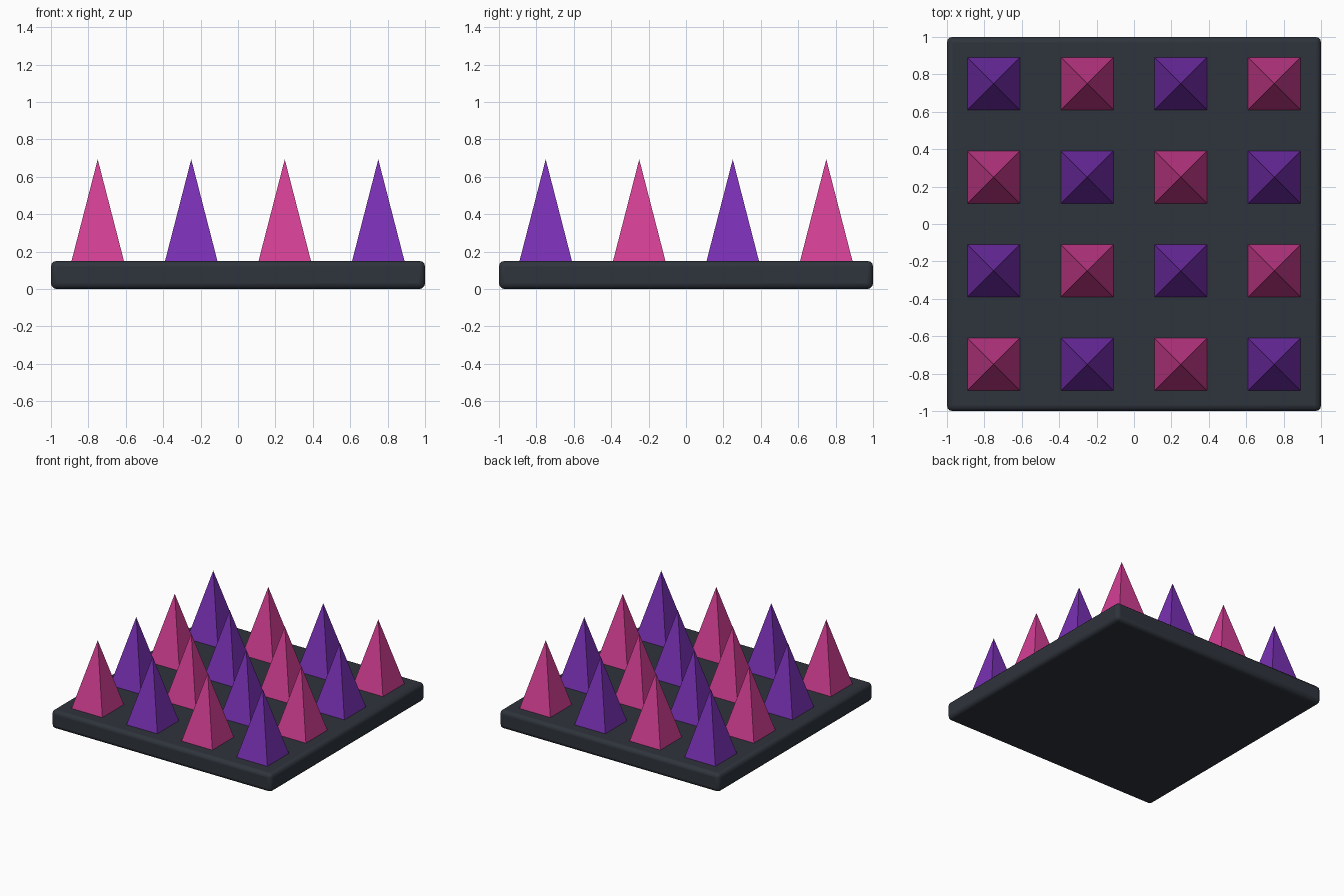
import bpy
from math import pi, sqrt

if "Cube" in bpy.data.objects:
    bpy.data.objects.remove(bpy.data.objects["Cube"])


def material(name, rgb):
    mat = bpy.data.materials.new(name)
    mat.diffuse_color = (*rgb, 1)
    mat.use_nodes = True
    mat.node_tree.nodes["Principled BSDF"].inputs["Base Color"].default_value = mat.diffuse_color
    return mat


slate = material("slate", (0.028, 0.034, 0.045))
pink = material("pink", (0.66, 0.05, 0.30))
purple = material("purple", (0.195, 0.03, 0.46))

BASE_H = 0.15
TIP_Z = 0.693
HALF = 0.14  # half width of a spike's square foot

# Base plate with rounded edges
bpy.ops.mesh.primitive_cube_add(size=1, location=(0, 0, BASE_H / 2))
base = bpy.context.object
base.name = "base_plate"
base.scale = (2, 2, BASE_H)
bpy.ops.object.transform_apply(location=False, rotation=False, scale=True)
bevel = base.modifiers.new("rounded_edges", "BEVEL")
bevel.width = 0.03
bevel.segments = 3
base.data.materials.append(slate)
bpy.ops.object.shade_smooth_by_angle()

# 4 x 4 grid of square pyramids in checkerboard colours
height = TIP_Z - BASE_H
for row in range(4):
    for col in range(4):
        bpy.ops.mesh.primitive_cone_add(
            vertices=4, radius1=HALF * sqrt(2), radius2=0, depth=height,
            location=(-0.75 + 0.5 * col, -0.75 + 0.5 * row, BASE_H + height / 2),
            rotation=(0, 0, pi / 4))
        spike = bpy.context.object
        spike.name = f"spike_{row + 1}_{col + 1}"
        spike.data.materials.append(pink if (row + col) % 2 == 0 else purple)
